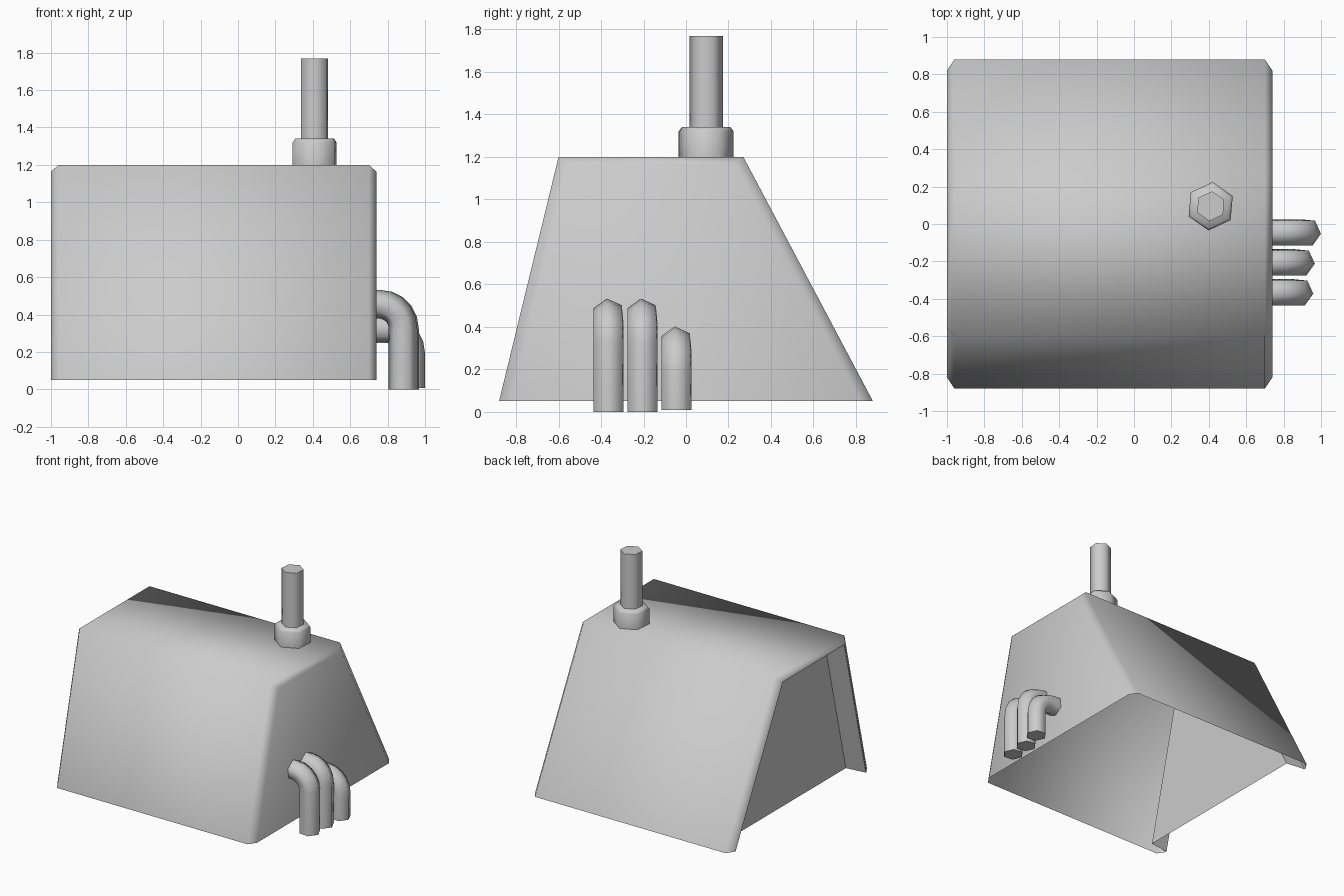
import bpy, bmesh
from math import sin, cos, pi, radians
from mathutils import Vector

if "Cube" in bpy.data.objects:
    bpy.data.objects.remove(bpy.data.objects["Cube"])


def finish(bm, name, angle):
    bmesh.ops.recalc_face_normals(bm, faces=bm.faces)
    mesh = bpy.data.meshes.new(name)
    bm.to_mesh(mesh)
    bm.free()
    obj = bpy.data.objects.new(name, mesh)
    bpy.context.collection.objects.link(obj)
    bpy.ops.object.select_all(action='DESELECT')
    obj.select_set(True)
    bpy.context.view_layer.objects.active = obj
    bpy.ops.object.shade_smooth_by_angle(angle=radians(angle))
    return obj


def loft(rings, closed, name, angle, caps=(True, True)):
    """Skin a list of rings of points, optionally capping both ends."""
    bm = bmesh.new()
    loops = [[bm.verts.new(p) for p in r] for r in rings]
    n = len(loops[0])
    for a, b in zip(loops, loops[1:]):
        for i in range(n if closed else n - 1):
            j = (i + 1) % n
            bm.faces.new((a[i], a[j], b[j], b[i]))
    for cap, ring in zip(caps, (loops[0], loops[-1])):
        if cap:
            bm.faces.new(ring)
    return finish(bm, name, angle)


# Hood: sloped housing open underneath, bevelled ends, recessed left panel
def hood_ring(x, inset):
    zb, zt = 0.05, 1.2 - 0.6 * inset
    t = (zt - zb) / 1.15
    front, back = -0.88 + inset, 0.88 - inset
    return [(x, front, zb), (x, front + 0.28 * t, zt),
            (x, back - 0.61 * t, zt), (x, back, zb)]


sections = [(-0.84, 0.09), (-1.0, 0.07), (-1.0, 0.06),
            (-0.96, 0), (0.70, 0), (0.74, 0.06)]
loft([hood_ring(x, o) for x, o in sections], False, "hood", 70)


# Chimney: six-sided collar and stack
def hex_ring(r, z):
    return [(0.41 + r * cos(radians(85) + i * pi / 3),
             0.095 + r * sin(radians(85) + i * pi / 3), z) for i in range(6)]


loft([hex_ring(0.13, 1.2), hex_ring(0.13, 1.32), hex_ring(0.115, 1.34)],
     True, "chimney_collar", 65)
loft([hex_ring(0.08, 1.34), hex_ring(0.08, 1.77)], True, "chimney_stack", 65)


# Side pipes: leave the right wall, bend and drop to the ground
def bent_pipe(name, x, y, z, z_end, r=0.077, bend=0.13, steps=5):
    path = [(0.73, z, 0)]
    for i in range(steps + 1):
        a = i / steps * pi / 2
        path.append((x - bend + bend * sin(a), z - bend + bend * cos(a), a))
    path.append((x, z_end, pi / 2))
    side = Vector((0, 1, 0))
    rings = []
    for px, pz, a in path:
        out = Vector((sin(a), 0, cos(a)))
        rings.append([Vector((px, y, pz))
                      + out * r * cos(k * pi / 3 - 0.1)
                      + side * r * sin(k * pi / 3 - 0.1) for k in range(6)])
    loft(rings, True, name, 65)


for i, (x, y, z, z_end) in enumerate([(0.882, -0.365, 0.455, 0.0),
                                      (0.89, -0.205, 0.455, 0.0),
                                      (0.923, -0.045, 0.325, 0.008)]):
    bent_pipe(f"exhaust_pipe_{i + 1}", x, y, z, z_end)
